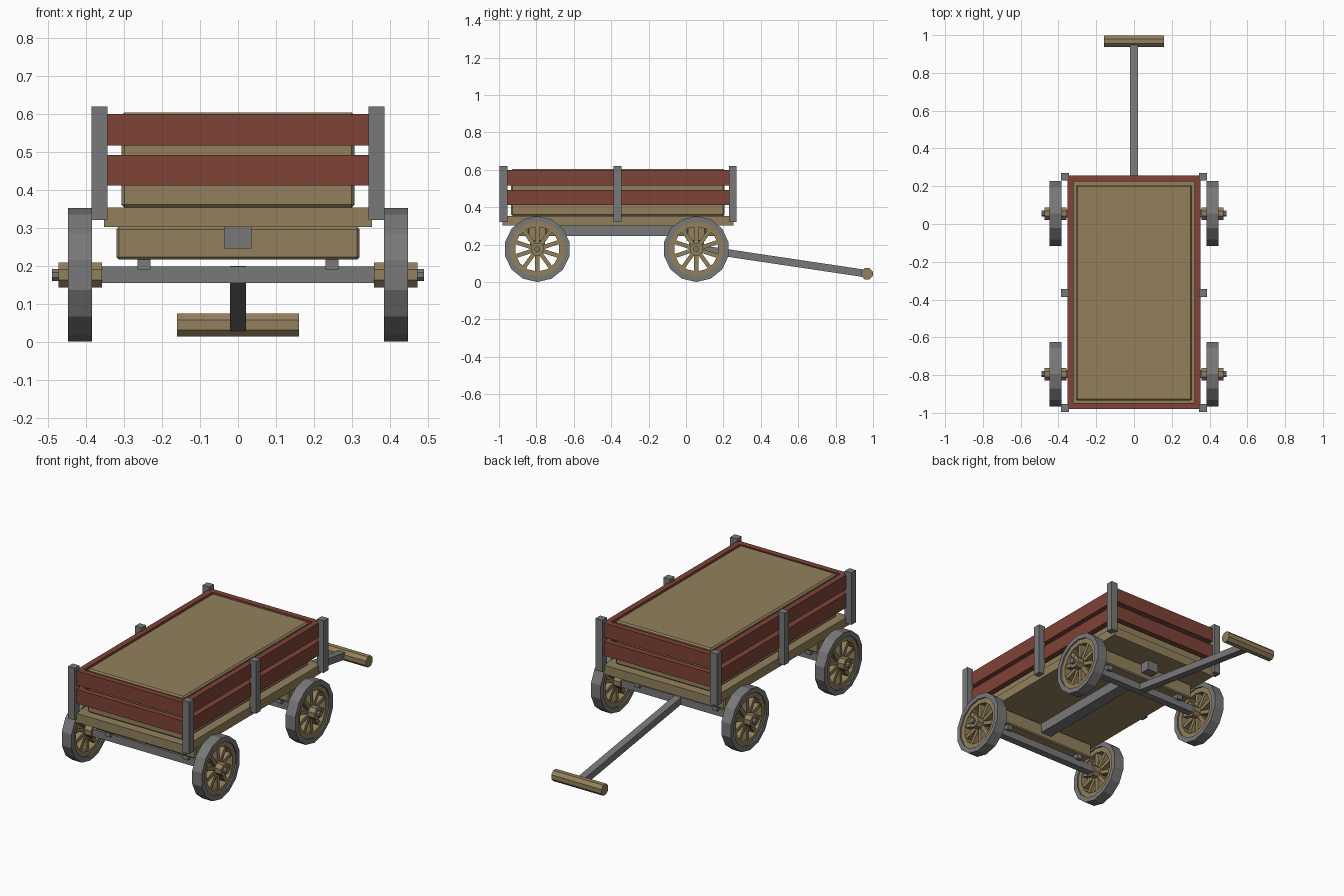
import bpy, bmesh, math
from mathutils import Vector, Matrix

if "Cube" in bpy.data.objects:
    bpy.data.objects.remove(bpy.data.objects["Cube"])


def mat(name, c):
    m = bpy.data.materials.new(name)
    m.diffuse_color = (*c, 1)
    m.use_nodes = True
    m.node_tree.nodes["Principled BSDF"].inputs["Base Color"].default_value = m.diffuse_color
    return m


TAN = mat("tan wood", (0.29, 0.217, 0.108))
RED = mat("red paint", (0.21, 0.055, 0.038))
GREY = mat("grey metal", (0.19, 0.19, 0.19))


def make(name, bm, m):
    bmesh.ops.recalc_face_normals(bm, faces=bm.faces)
    me = bpy.data.meshes.new(name)
    bm.to_mesh(me)
    bm.free()
    me.materials.append(m)
    ob = bpy.data.objects.new(name, me)
    bpy.context.collection.objects.link(ob)
    return ob


def add_box(bm, lo, hi, mtx=Matrix()):
    lo, hi = Vector(lo), Vector(hi)
    t = Matrix.Translation((lo + hi) / 2) @ Matrix.Diagonal((*(hi - lo), 1))
    bmesh.ops.create_cube(bm, size=1, matrix=mtx @ t)


def box(name, lo, hi, m, bevel=0.0):
    bm = bmesh.new()
    add_box(bm, lo, hi)
    ob = make(name, bm, m)
    if bevel:
        b = ob.modifiers.new("bevel", 'BEVEL')
        b.width, b.segments = bevel, 1
    return ob


def rod(name, x0, x1, y, z, r, n, m):
    # cylinder along x with a flat side down
    bm = bmesh.new()
    t = (Matrix.Translation(((x0 + x1) / 2, y, z)) @ Matrix.Rotation(math.pi / 2, 4, 'Y')
         @ Matrix.Rotation(math.pi / n, 4, 'Z'))
    bmesh.ops.create_cone(bm, cap_ends=True, segments=n, radius1=r, radius2=r,
                          depth=abs(x1 - x0), matrix=t)
    return make(name, bm, m)


def ring(name, x0, x1, y, z, r_in, r_out, n, m):
    # rectangular section swept around the x axis
    bm = bmesh.new()
    rows = []
    for i in range(n):
        a = 2 * math.pi * i / n
        rows.append([bm.verts.new((x, y + r * math.sin(a), z + r * math.cos(a)))
                     for x, r in ((x0, r_in), (x1, r_in), (x1, r_out), (x0, r_out))])
    for i in range(n):
        p, q = rows[i], rows[(i + 1) % n]
        for k in range(4):
            bm.faces.new((p[k], p[(k + 1) % 4], q[(k + 1) % 4], q[k]))
    return make(name, bm, m)


# wheels, axles and bolsters
AZ, R = 0.176, 0.176
for end, y in (("front", -0.795), ("back", 0.055)):
    rod(end + "_axle", -0.49, 0.49, y, AZ, 0.017, 8, GREY)
    box(end + "_axle_beam", (-0.36, y - 0.021, 0.155), (0.36, y + 0.021, 0.198), GREY)
    box(end + "_bolster", (-0.32, y - 0.05, 0.217), (0.32, y + 0.05, 0.302), TAN, 0.006)
    for s, side in ((-1, "left"), (1, "right")):
        tag = f"{end}_{side}_"
        box(tag + "spacer", (s * 0.248 - 0.017, y - 0.04, 0.19),
            (s * 0.248 + 0.017, y + 0.04, 0.22), GREY)
        ring(tag + "tyre", s * 0.385, s * 0.447, y, AZ, 0.148, R, 14, GREY)
        ring(tag + "felloe", s * 0.393, s * 0.439, y, AZ, 0.120, 0.150, 14, TAN)
        rod(tag + "hub", s * 0.358, s * 0.473, y, AZ, 0.036, 8, TAN)
        bm = bmesh.new()
        for i in range(10):
            t = (Matrix.Translation((s * 0.416, y, AZ))
                 @ Matrix.Rotation(2 * math.pi * i / 10, 4, 'X'))
            add_box(bm, (-0.016, -0.011, 0.025), (0.016, 0.011, 0.125), t)
        make(tag + "spokes", bm, TAN)

# bed and cargo
box("reach_beam", (-0.035, -0.89, 0.245), (0.035, 0.16, 0.303), GREY)
box("floor", (-0.353, -0.98, 0.302), (0.353, 0.253, 0.354), TAN)
box("load", (-0.307, -0.935, 0.353), (0.307, 0.207, 0.604), TAN, 0.008)

# red rails
for level, z0, z1 in (("lower", 0.411, 0.492), ("upper", 0.517, 0.599)):
    for s, side in ((-1, "left"), (1, "right")):
        xs = sorted((s * 0.32, s * 0.353))
        box(f"{level}_{side}_rail", (xs[0], -0.98, z0), (xs[1], 0.257, z1), RED)
    box(level + "_front_rail", (-0.32, -0.98, z0), (0.32, -0.947, z1), RED)
    box(level + "_back_rail", (-0.32, 0.224, z0), (0.32, 0.257, z1), RED)

# posts
for s in (-1, 1):
    for y in (-0.975, -0.366, 0.25):
        box("post", (s * 0.365 - 0.021, y - 0.021, 0.32), (s * 0.365 + 0.021, y + 0.021, 0.62), GREY)

# pull handle
a, b = Vector((0, 0.055, 0.18)), Vector((0, 0.967, 0.044))
d = b - a
bm = bmesh.new()
add_box(bm, (-0.021, 0, -0.02), (0.021, d.length, 0.02),
        Matrix.Translation(a) @ Matrix.Rotation(math.atan2(d.z, d.y), 4, 'X'))
make("handle_shaft", bm, GREY)
rod("handle_grip", -0.16, 0.16, 0.968, 0.044, 0.033, 8, TAN)
